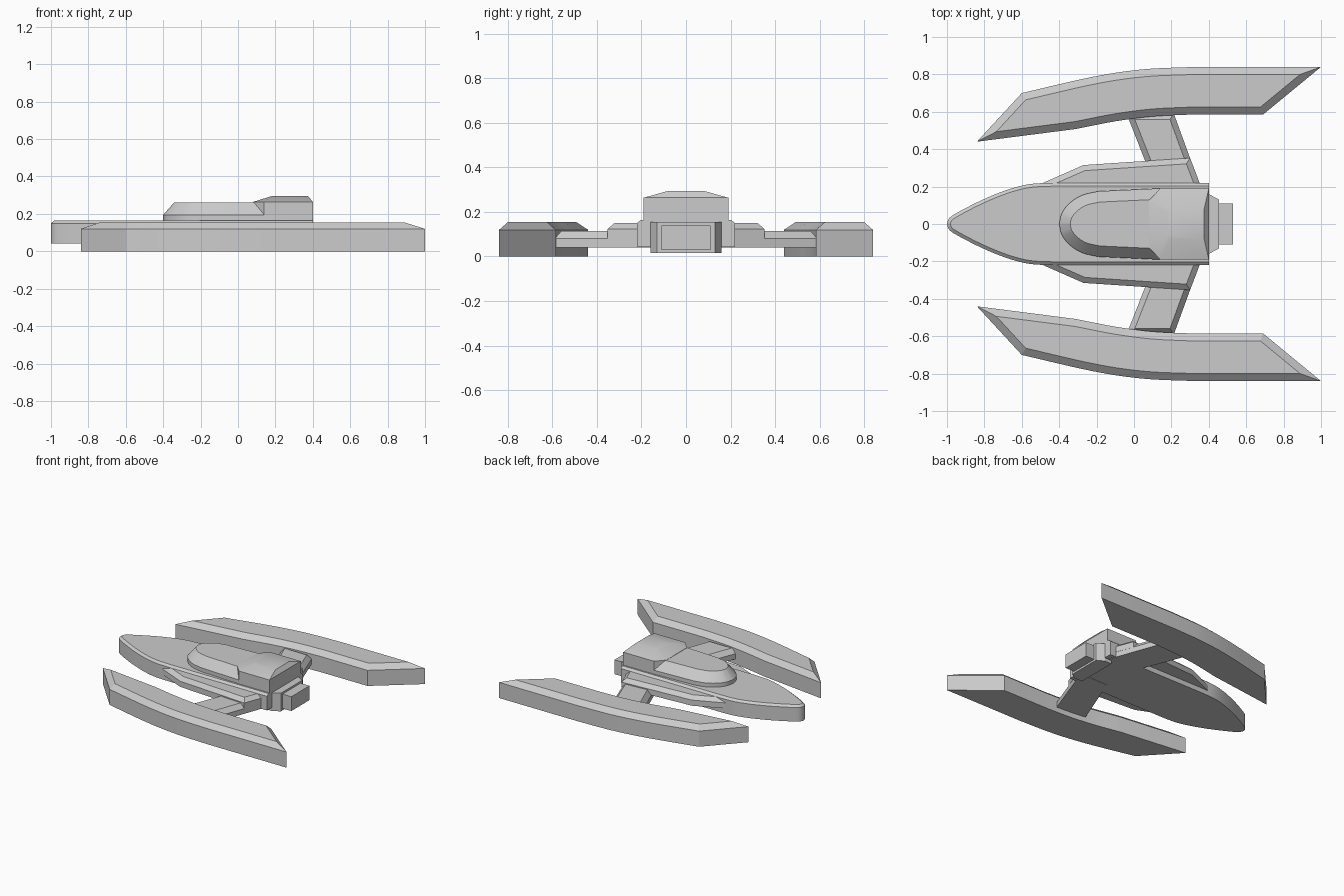
import bpy, bmesh
from mathutils import Vector

if "Cube" in bpy.data.objects:
    bpy.data.objects.remove(bpy.data.objects["Cube"])


def inset(pts, d, open_end):
    """Mitred inward offset; the closing edge stays put if open_end."""
    n = len(pts)
    norms = []
    for i in range(n):
        e = (pts[(i + 1) % n] - pts[i]).normalized()
        norms.append(Vector((-e.y, e.x)))
    dist = [d] * n
    if open_end:
        # last edge in list joins last point to first point
        dist[-1] = 0.0
    out = []
    for i in range(n):
        a, b = norms[i - 1], norms[i]
        da, db = dist[i - 1], dist[i]
        det = a.x * b.y - a.y * b.x
        if abs(det) < 1e-3:
            out.append(pts[i] + b * db)
        else:
            out.append(pts[i] + Vector(((da * b.y - db * a.y) / det,
                                        (db * a.x - da * b.x) / det)))
    return out


def smooth(pts, steps=5):
    """Catmull-Rom curve through the points."""
    p = [Vector(q) for q in pts]
    p = [2 * p[0] - p[1]] + p + [2 * p[-1] - p[-2]]
    out = []
    for i in range(1, len(p) - 2):
        a, b, c, d = p[i - 1:i + 3]
        for k in range(steps):
            t = k / steps
            out.append(0.5 * (2 * b + (c - a) * t + (2 * a - 5 * b + 4 * c - d) * t * t
                              + (3 * b - a - 3 * c + d) * t ** 3))
    return [tuple(v) for v in out] + [tuple(p[-2])]


def both_sides(half):
    """Complete a half outline given on +y by reflecting it."""
    return half + [(x, -y) for x, y in reversed(half) if abs(y) > 1e-6]


def build(name, rings, mirror=False):
    bm = bmesh.new()
    loops = [[bm.verts.new(c) for c in r] for r in rings]
    n = len(loops[0])
    for lo, hi in zip(loops, loops[1:]):
        for i in range(n):
            j = (i + 1) % n
            bm.faces.new((lo[i], lo[j], hi[j], hi[i]))
    bm.faces.new(loops[0][::-1])
    bm.faces.new(loops[-1])
    bmesh.ops.recalc_face_normals(bm, faces=bm.faces)
    me = bpy.data.meshes.new(name)
    bm.to_mesh(me)
    bm.free()
    ob = bpy.data.objects.new(name, me)
    bpy.context.collection.objects.link(ob)
    if mirror:
        m = ob.modifiers.new("mirror", 'MIRROR')
        m.use_axis = (False, True, False)
        m.use_mirror_merge = False
    bpy.ops.object.select_all(action='DESELECT')
    bpy.context.view_layer.objects.active = ob
    ob.select_set(True)
    bpy.ops.object.shade_smooth_by_angle(angle=0.38)
    return ob


def slab(name, outline, levels, open_end=False, mirror=False):
    """Stack of (inset, z) rings over a plan outline."""
    pts = [Vector(p) for p in outline]
    area = sum(a.x * b.y - b.x * a.y for a, b in zip(pts, pts[1:] + pts[:1]))
    if area < 0:
        pts.reverse()
    build(name, [[(p.x, p.y, z) for p in inset(pts, d, open_end)] for d, z in levels], mirror)


# Long outer pontoons
outer = smooth([(-0.60, 0.70), (-0.22, 0.787), (0.05, 0.827), (0.33, 0.84)])
inner = smooth([(0.30, 0.585), (0.10, 0.575), (-0.10, 0.549), (-0.31, 0.508)])
slab("pontoon", [(-0.84, 0.44)] + outer + [(1.0, 0.84), (0.69, 0.585)] + inner,
     [(0, 0), (0, 0.12), (0.04, 0.155)], mirror=True)

# Swept struts joining pontoons to hull
slab("strut", [(0.145, 0.12), (-0.04, 0.59), (0.213, 0.59), (0.385, 0.12)],
     [(0, 0.04), (0, 0.08), (0.03, 0.115)], mirror=True)

# Main hull, rounded nose
nose = smooth([(-1, 0), (-0.992, 0.024), (-0.96, 0.052), (-0.82, 0.125),
               (-0.68, 0.182), (-0.56, 0.213), (-0.44, 0.22)], 4)
slab_pts = both_sides(nose + [(0.40, 0.22)])
# start at the stern so the closing edge is the flat rear
k = slab_pts.index((0.40, -0.22))
slab("main_hull", slab_pts[k:] + slab_pts[:k],
     [(0, 0.042), (0, 0.15), (0.018, 0.165)], open_end=True)

# Side shoulders
slab("shoulder", [(-0.60, 0.17), (-0.27, 0.315), (0.30, 0.353), (0.37, 0.17)],
     [(0, 0.08), (0, 0.123), (0.03, 0.15)], open_end=True, mirror=True)

# Canopy with rounded front
front = smooth([(-0.40, 0), (-0.385, 0.06), (-0.34, 0.115), (-0.275, 0.155),
                (-0.19, 0.175)], 4)
slab("canopy", both_sides(front + [(0.13, 0.19), (0.28, 0.19)]),
     [(0, 0.15), (0, 0.195), (0.058, 0.262)])

# Rear cabin block with sloped roof
base = both_sides([(0.08, 0.125), (0.14, 0.19), (0.40, 0.19)])
roof = both_sides([(0.18, 0.06), (0.19, 0.08), (0.375, 0.08)])
build("rear_cabin", [[(x, y, z) for x, y in o]
                     for o, z in ((base, 0.15), (base, 0.264), (roof, 0.295))])

# Engine housing and nozzle
slab("engine_housing", both_sides([(0.34, 0.16), (0.40, 0.16), (0.455, 0.13)]),
     [(0, 0.015), (0, 0.155)])
slab("engine_nozzle", both_sides([(0.44, 0.11), (0.53, 0.11)]), [(0, 0.03), (0, 0.14)])
